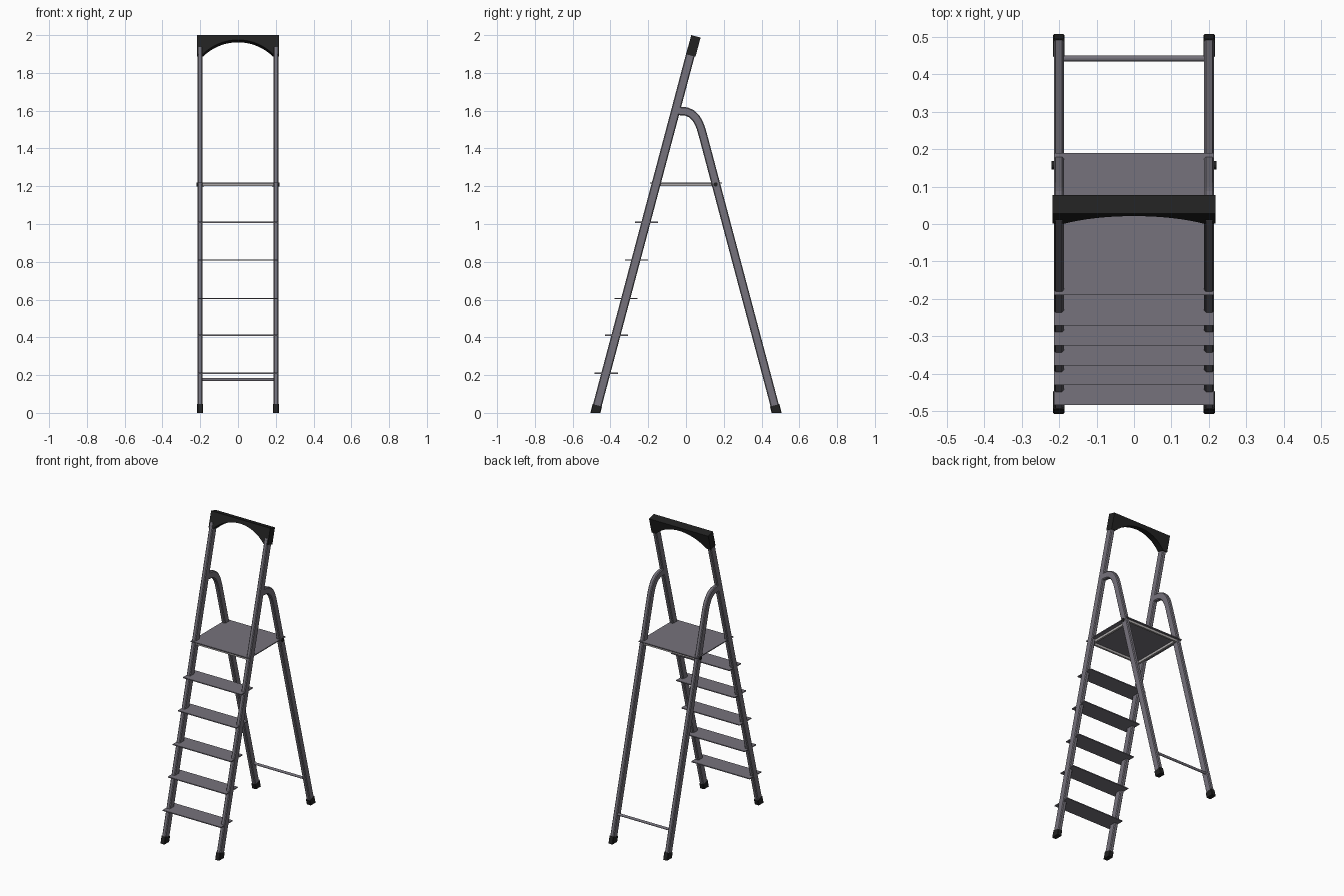
import bpy, bmesh, math
from mathutils import Vector, Matrix

if "Cube" in bpy.data.objects:
    bpy.data.objects.remove(bpy.data.objects["Cube"])

def mat(name, r, g, b):
    m = bpy.data.materials.new(name)
    m.diffuse_color = (r, g, b, 1)
    m.use_nodes = True
    m.node_tree.nodes["Principled BSDF"].inputs["Base Color"].default_value = m.diffuse_color
    return m

METAL = mat("grey_metal", 0.18, 0.17, 0.20)
BLACK = mat("black_plastic", 0.015, 0.015, 0.015)
LIGHT = mat("light_trim", 0.42, 0.40, 0.40)

SLOPE = 0.2655
TILT = math.atan(SLOPE)
RAIL_X = 0.2005

def front_y(z):
    return -0.48 + SLOPE * z

def rear_y(z):
    return 0.48 - SLOPE * z

def finish(bm, name, material, mirror=False):
    bmesh.ops.recalc_face_normals(bm, faces=bm.faces)
    me = bpy.data.meshes.new(name)
    bm.to_mesh(me)
    bm.free()
    me.materials.append(material)
    ob = bpy.data.objects.new(name, me)
    bpy.context.collection.objects.link(ob)
    if mirror:
        ob.modifiers.new("mirror", 'MIRROR')
    return ob

def box(name, lo, hi, material, mirror=False):
    lo, hi = Vector(lo), Vector(hi)
    bm = bmesh.new()
    bmesh.ops.create_cube(bm, size=1)
    bmesh.ops.scale(bm, vec=hi - lo, verts=bm.verts)
    bmesh.ops.translate(bm, vec=(lo + hi) / 2, verts=bm.verts)
    return finish(bm, name, material, mirror)

def rod(name, x0, x1, y, z, r, material, mirror=False):
    bm = bmesh.new()
    bmesh.ops.create_cone(bm, cap_ends=True, segments=12, radius1=r, radius2=r, depth=x1 - x0,
                          matrix=Matrix.Translation(((x0 + x1) / 2, y, z)) @ Matrix.Rotation(math.pi / 2, 4, 'Y'))
    return finish(bm, name, material, mirror)

def tube(name, path, hx, hv, chamfer, material, flat=False):
    """Sweep a chamfered rectangle along a (y, z) path at RAIL_X, mirrored in x."""
    pts = [Vector(p) for p in path]
    dirs = [(b - a).normalized() for a, b in zip(pts, pts[1:])]
    c = chamfer
    section = [(hx, hv - c), (hx - c, hv), (c - hx, hv), (-hx, hv - c),
               (-hx, c - hv), (c - hx, -hv), (hx - c, -hv), (hx, c - hv)]
    bm = bmesh.new()
    rings = []
    for i, p in enumerate(pts):
        a, b = dirs[max(i - 1, 0)], dirs[min(i, len(dirs) - 1)]
        t = Vector((0, 1)) if flat and i == 0 else (a + b).normalized()
        n = Vector((t.y, -t.x)) / t.dot(a)
        rings.append([bm.verts.new((RAIL_X + x, p.x + n.x * v, p.y + n.y * v)) for x, v in section])
    for r, s in zip(rings, rings[1:]):
        for k in range(8):
            j = (k + 1) % 8
            bm.faces.new((r[k], r[j], s[j], s[k]))
    bm.faces.new(rings[0])
    bm.faces.new(rings[-1])
    return finish(bm, name, material, mirror=True)

# Front rails, and rear legs whose tops bend into the rails
tube("front_rails", [(front_y(0.01), 0.01), (front_y(1.93), 1.93)], 0.0135, 0.0235, 0.005, METAL, True)
bend = [(0.078, 1.51), (0.068, 1.535), (0.052, 1.562), (0.030, 1.583), (0.004, 1.595), (-0.05, 1.60)]
tube("rear_legs", [(rear_y(0.01), 0.01), (rear_y(1.47), 1.47)] + bend, 0.0135, 0.0225, 0.005, METAL, True)

# Rubber feet
for name, fy in (("front_feet", front_y), ("rear_feet", rear_y)):
    tube(name, [(fy(0), 0), (fy(0.04), 0.04)], 0.0155, 0.0255, 0.003, BLACK, True)

# Steps
for i, z in enumerate((0.21, 0.411, 0.606, 0.809, 1.009)):
    y = front_y(z) + 0.002
    box(f"step_{i + 1}", (-0.214, y - 0.061, z - 0.003), (0.214, y + 0.061, z + 0.003), METAL)

# Platform with a lighter rim beneath it
box("platform", (-0.214, -0.19, 1.215), (0.214, 0.19, 1.221), METAL)
box("platform_side_rims", (0.175, -0.17, 1.200), (0.188, 0.175, 1.216), LIGHT, True)
box("platform_front_rim", (-0.188, -0.178, 1.200), (0.188, -0.166, 1.216), LIGHT)
box("platform_back_rim", (-0.188, 0.166, 1.200), (0.188, 0.178, 1.216), LIGHT)

# Hinge bolts and rear cross bar
rod("hinge_bolts", 0.18, 0.22, 0.157, 1.21, 0.011, BLACK, True)
rod("rear_cross_bar", -0.19, 0.19, 0.441, 0.176, 0.008, METAL)

# Arched top handle, tilted with the rails
steps = 20
bm = bmesh.new()
xs = [-0.217] + [-0.185 + 0.37 * i / steps for i in range(steps + 1)] + [0.217]
R = (0.185 ** 2 + 0.078 ** 2) / (2 * 0.078)
place = Matrix.Translation((0.0525, 1.9935, 0)).to_translation()
cols = []
for x in xs:
    low = -0.105
    if abs(x) < 0.186:
        low = -0.026 - R + math.sqrt(R * R - x * x)
    col = []
    for u, v in ((0, -0.0255), (0, 0.0255), (low, 0.0255), (low, -0.0255)):
        y = place.x + u * math.sin(TILT) + v * math.cos(TILT)
        z = place.y + u * math.cos(TILT) - v * math.sin(TILT)
        col.append(bm.verts.new((x, y, z)))
    cols.append(col)
for a, b in zip(cols, cols[1:]):
    for k in range(4):
        j = (k + 1) % 4
        bm.faces.new((a[k], a[j], b[j], b[k]))
bm.faces.new(cols[0])
bm.faces.new(cols[-1])
finish(bm, "top_handle", BLACK)
